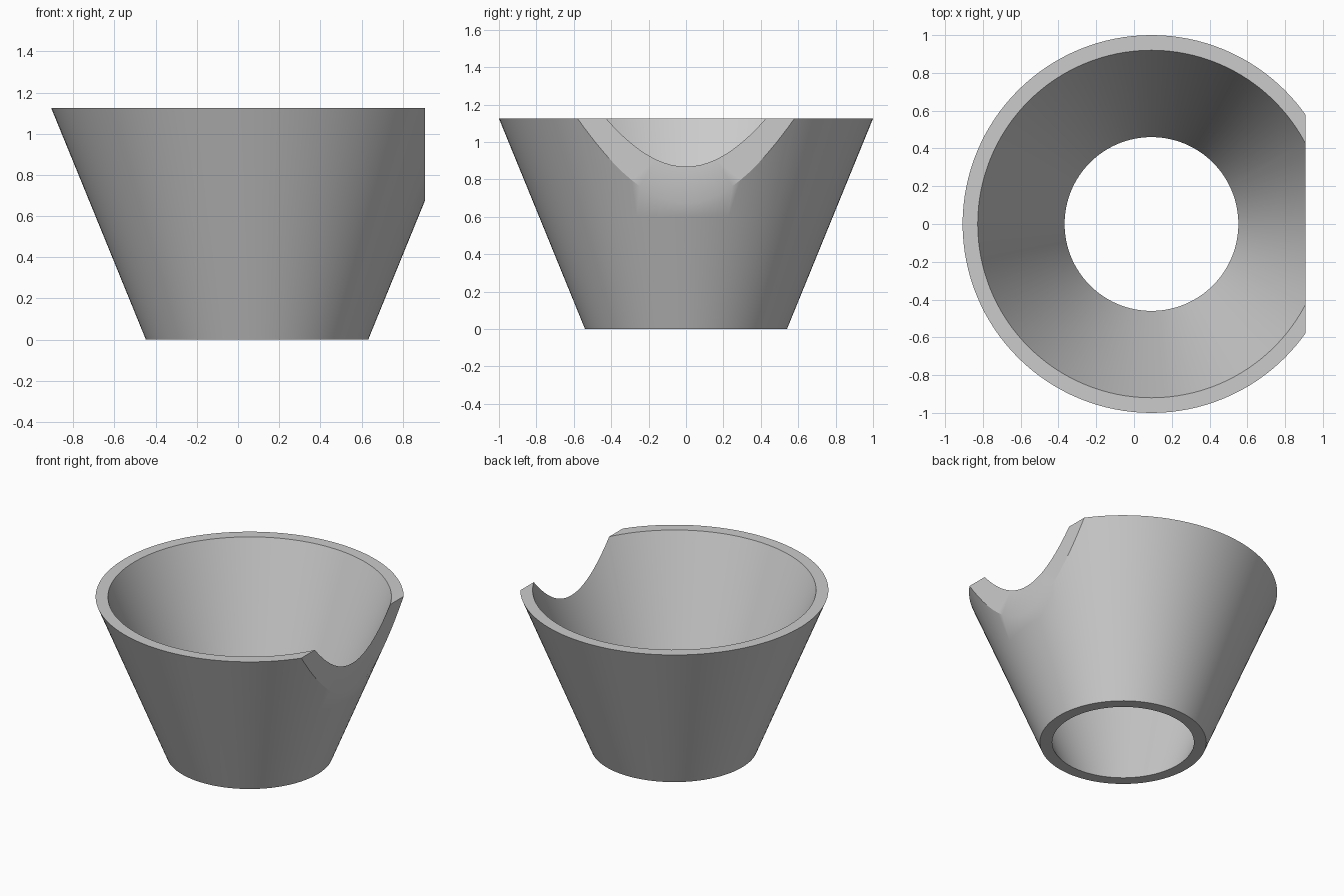
import bpy, bmesh, math

cube = bpy.data.objects.get("Cube")
if cube:
    bpy.data.objects.remove(cube, do_unlink=True)

HEIGHT = 1.125
CENTRE_X = 0.0925
CUT_X = 0.9075
SIDES = 128

grey = bpy.data.materials.new("plain grey")
grey.use_nodes = True
colour = (0.6, 0.6, 0.6, 1)
grey.diffuse_color = colour
grey.node_tree.nodes["Principled BSDF"].inputs["Base Color"].default_value = colour

# Closed wall profile (radius, height): outer wall up, inner wall down
profile = [(0.54, 0), (0.785, 0.6), (1.0, HEIGHT), (0.92, HEIGHT), (0.46, 0)]

# Spin the profile into a tapered ring
bm = bmesh.new()
rings = []
for i in range(SIDES):
    a = math.tau * i / SIDES
    rings.append([bm.verts.new((CENTRE_X + r * math.cos(a), r * math.sin(a), z))
                  for r, z in profile])
for i, ring in enumerate(rings):
    following = rings[(i + 1) % SIDES]
    for j in range(len(profile)):
        k = (j + 1) % len(profile)
        bm.faces.new((ring[j], following[j], following[k], ring[k]))

# Slice the side flat and cap the cut wall
cut = bmesh.ops.bisect_plane(bm, geom=bm.verts[:] + bm.edges[:] + bm.faces[:],
                             plane_co=(CUT_X, 0, 0), plane_no=(1, 0, 0),
                             clear_outer=True)
rim = [e for e in bm.edges if e.is_boundary]
cap = bmesh.ops.holes_fill(bm, edges=rim, sides=0)["faces"]
bmesh.ops.triangulate(bm, faces=cap)
bmesh.ops.recalc_face_normals(bm, faces=bm.faces[:])

mesh = bpy.data.meshes.new("tapered_ring")
bm.to_mesh(mesh)
bm.free()
mesh.materials.append(grey)
cup = bpy.data.objects.new("tapered_ring", mesh)
bpy.context.collection.objects.link(cup)

bpy.ops.object.select_all(action="DESELECT")
cup.select_set(True)
bpy.context.view_layer.objects.active = cup
bpy.ops.object.shade_smooth_by_angle(angle=math.radians(27))
